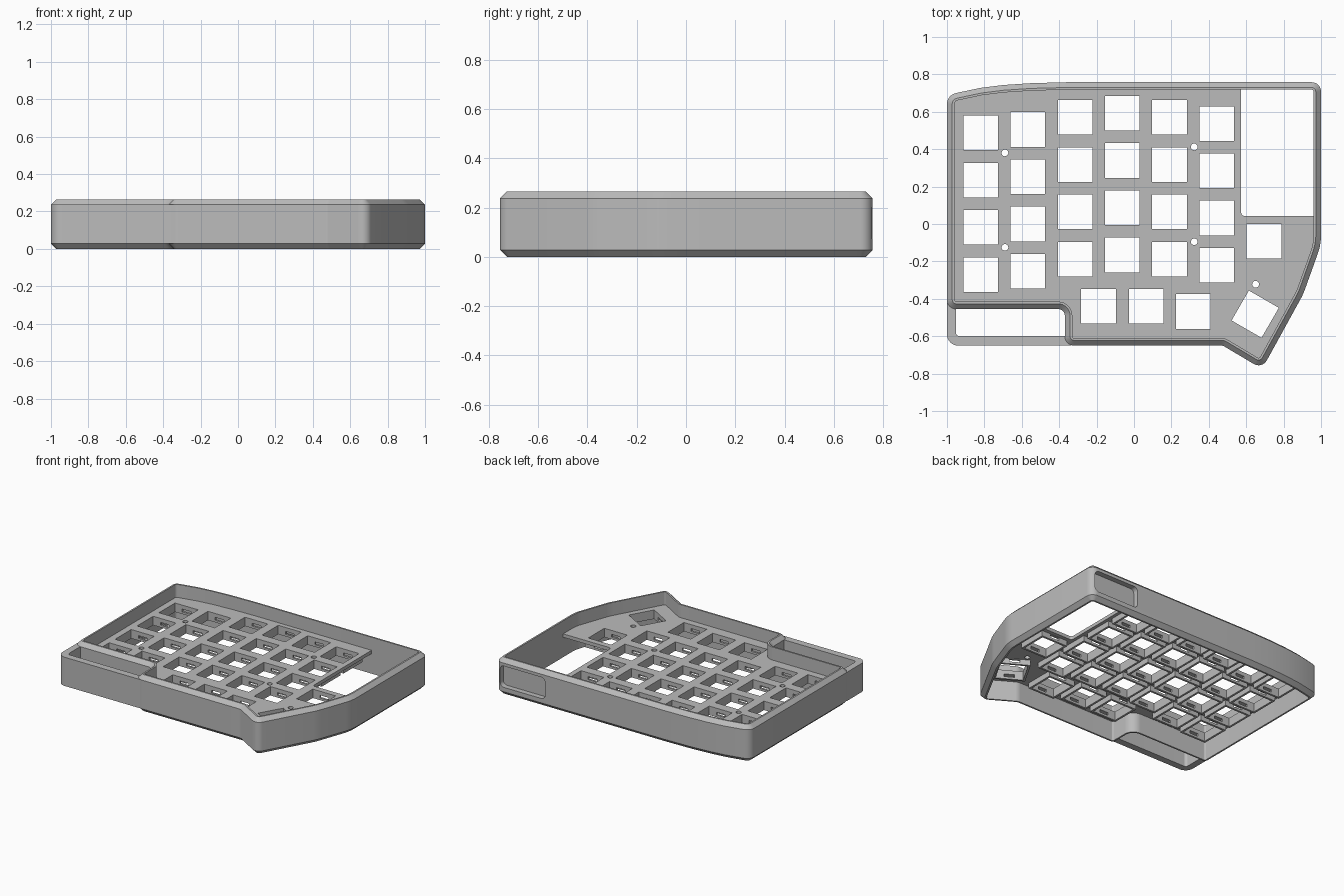
import bpy, bmesh, math
from mathutils import Vector, Matrix

if bpy.data.objects.get("Cube"):
    bpy.data.objects.remove(bpy.data.objects["Cube"])

grey = bpy.data.materials.new("case grey")
grey.use_nodes = True
grey.diffuse_color = (0.5, 0.5, 0.5, 1)
grey.node_tree.nodes["Principled BSDF"].inputs["Base Color"].default_value = (0.5, 0.5, 0.5, 1)

HEIGHT, CHAMFER, WALL = 0.265, 0.028, 0.04
PLATE_TOP, PLATE_LOW, COLLAR_LOW = 0.17, 0.145, 0.105
HOLE, SPACING = 0.185, 0.2525


def rounded(corners, steps=8):
    """Turn (x, y, radius) corners into a loop with filleted corners."""
    loop = []
    for i, (x, y, r) in enumerate(corners):
        p = Vector((x, y))
        if r == 0:
            loop.append(p)
            continue
        a = (Vector(corners[i - 1][:2]) - p).normalized()
        b = (Vector(corners[(i + 1) % len(corners)][:2]) - p).normalized()
        half = a.angle(b) / 2
        centre = p + (a + b).normalized() * (r / math.sin(half))
        start = p + a * (r / math.tan(half)) - centre
        end = p + b * (r / math.tan(half)) - centre
        sweep = start.angle_signed(end)
        for k in range(steps + 1):
            loop.append(centre + Matrix.Rotation(-sweep * k / steps, 2) @ start)
    return loop


def inset(loop, d):
    """Offset a counter-clockwise loop inwards with mitred joints."""
    out = []
    for i, p in enumerate(loop):
        a = (p - loop[i - 1]).normalized()
        b = (loop[(i + 1) % len(loop)] - p).normalized()
        na, nb = Vector((-a.y, a.x)), Vector((-b.y, b.x))
        out.append(p + (na + nb) * (d / (1 + na.dot(nb))))
    return out


def finish(name, bm, smooth=True):
    bmesh.ops.recalc_face_normals(bm, faces=bm.faces)
    mesh = bpy.data.meshes.new(name)
    bm.to_mesh(mesh)
    bm.free()
    mesh.materials.append(grey)
    obj = bpy.data.objects.new(name, mesh)
    bpy.context.collection.objects.link(obj)
    return obj


def add_prism(bm, loop, low, high):
    verts = [[bm.verts.new((p.x, p.y, z)) for p in loop] for z in (low, high)]
    bm.faces.new(verts[0])
    bm.faces.new(verts[1])
    for i in range(len(loop)):
        bm.faces.new((verts[0][i - 1], verts[0][i], verts[1][i], verts[1][i - 1]))


def prism(name, loop, low, high):
    bm = bmesh.new()
    add_prism(bm, loop, low, high)
    return finish(name, bm)


def add_box(bm, size, matrix):
    bmesh.ops.create_cube(bm, size=1, matrix=matrix @ Matrix.Diagonal((*size, 1)))


def cut(obj, cutter):
    mod = obj.modifiers.new("cut", "BOOLEAN")
    mod.operation, mod.solver, mod.object = "DIFFERENCE", "EXACT", cutter
    bpy.context.view_layer.objects.active = obj
    bpy.ops.object.modifier_apply(modifier=mod.name)
    bpy.data.objects.remove(cutter)


# Case outline, counter-clockwise
outline = rounded([
    (-1, -0.455, 0.05), (-0.37, -0.455, 0.035), (-0.37, -0.65, 0.05),
    (0.475, -0.65, 0.03), (0.685, -0.775, 0.05), (0.905, -0.375, 0.4),
    (1, -0.11, 0.3), (1, 0.758, 0.05), (-0.36, 0.758, 0),
    (-0.55, 0.753, 0), (-0.7, 0.743, 0), (-0.82, 0.728, 0),
    (-1, 0.69, 0.06)])

# Perimeter wall: chamfered section swept round the outline
bm = bmesh.new()
section = [(CHAMFER, 0), (0, CHAMFER), (0, HEIGHT - CHAMFER),
           (CHAMFER, HEIGHT), (WALL, HEIGHT), (WALL, 0)]
rings = [[bm.verts.new((p.x, p.y, z)) for p in inset(outline, d)] for d, z in section]
for k in range(len(rings)):
    for i in range(len(outline)):
        bm.faces.new((rings[k - 1][i - 1], rings[k - 1][i], rings[k][i], rings[k][i - 1]))
wall = finish("perimeter_wall", bm)

# Connector window through the back wall
window = prism("window_cutter", rounded([
    (0.605, 0.06, 0.03), (0.968, 0.06, 0.03), (0.968, 0.215, 0.03), (0.605, 0.215, 0.03)]),
    -0.1, 0.1)
window.data.transform(Matrix.Translation((0, 0.819, 0)) @ Matrix.Rotation(math.pi / 2, 4, "X"))
cut(wall, window)

# Switch positions: six columns and the thumb cluster
columns = [(-0.82, 0.487), (-0.568, 0.505), (-0.315, 0.57),
           (-0.063, 0.592), (0.19, 0.57), (0.442, 0.537)]
switches = [(x, top - SPACING * row, 0) for x, top in columns for row in range(4)]
switches += [(-0.19, -0.44, 0), (0.065, -0.44, 0), (0.317, -0.468, 0),
             (0.695, -0.093, 0), (0.648, -0.482, -30)]
places = [Matrix.Translation((x, y, 0)) @ Matrix.Rotation(math.radians(a), 4, "Z")
          for x, y, a in switches]

# Switch plate with key holes, screw holes and controller bay
plate = prism("switch_plate", inset(outline, WALL - 0.004), PLATE_LOW, PLATE_TOP)
bm = bmesh.new()
for m in places:
    add_box(bm, (HOLE, HOLE, 1), m)
for x, y in [(-0.69, 0.38), (-0.69, -0.125), (0.322, 0.412), (0.322, -0.095), (0.65, -0.322)]:
    bmesh.ops.create_cone(bm, cap_ends=True, segments=20, radius1=0.018, radius2=0.018,
                          depth=1, matrix=Matrix.Translation((x, y, 0)))
add_prism(bm, rounded([(0.573, 0.042, 0.02), (1.1, 0.042, 0), (1.1, 0.9, 0), (0.573, 0.9, 0)]),
          -0.5, 0.5)
cut(plate, finish("plate_cutter", bm))

# Collars under the plate, with clip notches on two sides
bm, notches = bmesh.new(), bmesh.new()
depth = PLATE_LOW + 0.002 - COLLAR_LOW
for m in places:
    rim = []
    for z in (COLLAR_LOW, PLATE_LOW + 0.002):
        for h in (HOLE / 2, HOLE / 2 + 0.015):
            rim.append([bm.verts.new(m @ Vector((sx * h, sy * h, z)))
                        for sx, sy in ((-1, -1), (1, -1), (1, 1), (-1, 1))])
    for a, b in ((0, 1), (1, 3), (3, 2), (2, 0)):
        for i in range(4):
            bm.faces.new((rim[a][i - 1], rim[a][i], rim[b][i], rim[b][i - 1]))
    add_box(notches, (0.07, 0.225, 0.02), m @ Matrix.Translation((0, 0, PLATE_LOW - 0.014)))
collars = finish("switch_collars", bm)
cut(collars, finish("notch_cutter", notches))

# Open side tray at the front corner: an L-shaped wall
tray = prism("side_tray", rounded([
    (-1, -0.42, 0), (-1, -0.65, 0.06), (-0.335, -0.65, 0), (-0.335, -0.6, 0),
    (-0.952, -0.6, 0.02), (-0.952, -0.42, 0)]), CHAMFER, HEIGHT - CHAMFER)

# Smooth the curved walls, keep edges sharp
bpy.ops.object.select_all(action="DESELECT")
for obj in (wall, plate, collars, tray):
    obj.select_set(True)
bpy.context.view_layer.objects.active = wall
bpy.ops.object.shade_smooth_by_angle(angle=math.radians(30))
